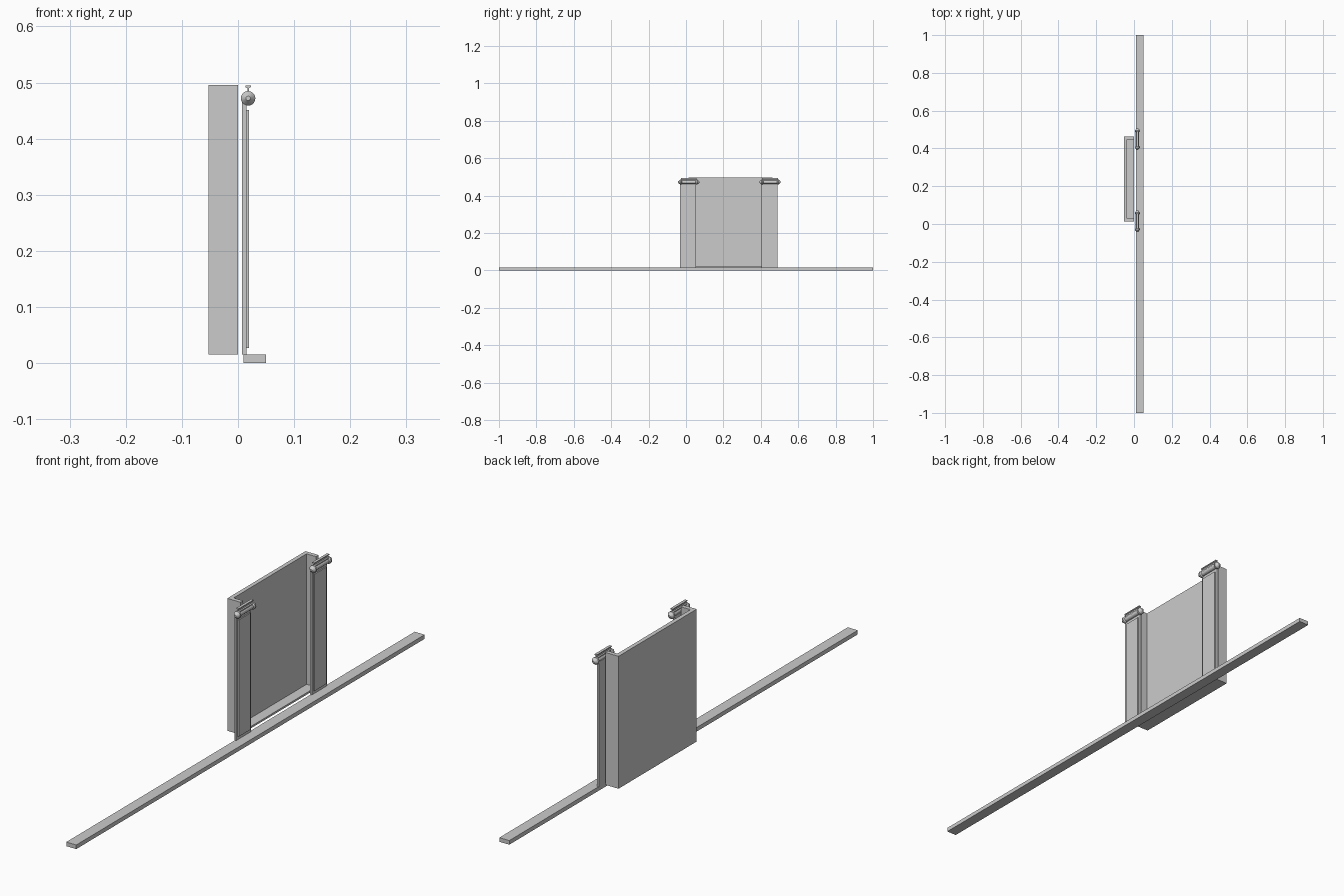
import bpy, bmesh
from math import sin, cos, pi

if "Cube" in bpy.data.objects:
    bpy.data.objects.remove(bpy.data.objects["Cube"])


def finish(bm, name):
    bmesh.ops.recalc_face_normals(bm, faces=bm.faces)
    mesh = bpy.data.meshes.new(name)
    bm.to_mesh(mesh)
    bm.free()
    obj = bpy.data.objects.new(name, mesh)
    bpy.context.collection.objects.link(obj)
    return obj


def add_box(bm, x0, x1, y0, y1, z0, z1):
    vs = bmesh.ops.create_cube(bm, size=1)["verts"]
    for v in vs:
        v.co.x = x1 if v.co.x > 0 else x0
        v.co.y = y1 if v.co.y > 0 else y0
        v.co.z = z1 if v.co.z > 0 else z0


def box(name, *b):
    bm = bmesh.new()
    add_box(bm, *b)
    return finish(bm, name)


def extrude_profile(name, pts, axis, a, b):
    """Extrude a closed outline along y (x,z points) or z (x,y points)."""
    bm = bmesh.new()
    put = (lambda p, h: (p[0], h, p[1])) if axis == "y" else (lambda p, h: (p[0], p[1], h))
    face = bm.faces.new([bm.verts.new(put(p, a)) for p in pts])
    ext = bmesh.ops.extrude_face_region(bm, geom=[face])["geom"]
    for v in ext:
        if isinstance(v, bmesh.types.BMVert):
            setattr(v.co, axis, b)
    return finish(bm, name)


def lathe_y(name, cx, cz, profile, n=20):
    """Revolve (y, radius) points about a y-axis through (cx, cz)."""
    bm = bmesh.new()
    rings = [[bm.verts.new((cx + r * cos(2 * pi * i / n), y, cz + r * sin(2 * pi * i / n)))
              for i in range(n)] for y, r in profile]
    for a, b in zip(rings, rings[1:]):
        for i in range(n):
            bm.faces.new((a[i], a[(i + 1) % n], b[(i + 1) % n], b[i]))
    bm.faces.new(rings[0])
    bm.faces.new(rings[-1])
    return finish(bm, name)


# long floor rail
box("base_rail", 0.01, 0.05, -1, 1, 0, 0.015)

# tray: back, two sides and floor, open at top and front
y0, y1, t = 0.014, 0.463, 0.015
extrude_profile("tray_walls", [(-0.053, y0), (0, y0), (0, y0 + t), (-0.053 + t, y0 + t),
                               (-0.053 + t, y1 - t), (0, y1 - t), (0, y1), (-0.053, y1)],
                "z", 0.015, 0.496)
box("tray_floor", -0.053 + t, 0, y0 + t, y1 - t, 0.015, 0.022)

# two upright strips, each with a raised panel and a roller on top
for side, dy in (("near", 0.0), ("far", 0.435)):
    c = 0.0105 + dy
    box(side + "_strip", 0.0075, 0.015, c - 0.0425, c + 0.0425, 0.015, 0.47)
    box(side + "_raised_panel", 0.015, 0.0195, c - 0.034, c + 0.034, 0.027, 0.451)

    r = c + 0.004
    lathe_y(side + "_roller", 0.018, 0.472,
            [(r - 0.057, 0.004), (r - 0.046, 0.013), (r - 0.040, 0.013), (r - 0.036, 0.009),
             (r + 0.036, 0.009), (r + 0.040, 0.013), (r + 0.046, 0.013), (r + 0.057, 0.004)])

    # I-shaped top rail
    half = [(0.005, 0.479), (0.005, 0.483), (0.0015, 0.485),
            (0.0015, 0.490), (0.005, 0.492), (0.005, 0.495)]
    outline = [(0.018 + x, z) for x, z in half] + [(0.018 - x, z) for x, z in reversed(half)]
    extrude_profile(side + "_top_rail", outline, "y", r - 0.042, r + 0.042)
